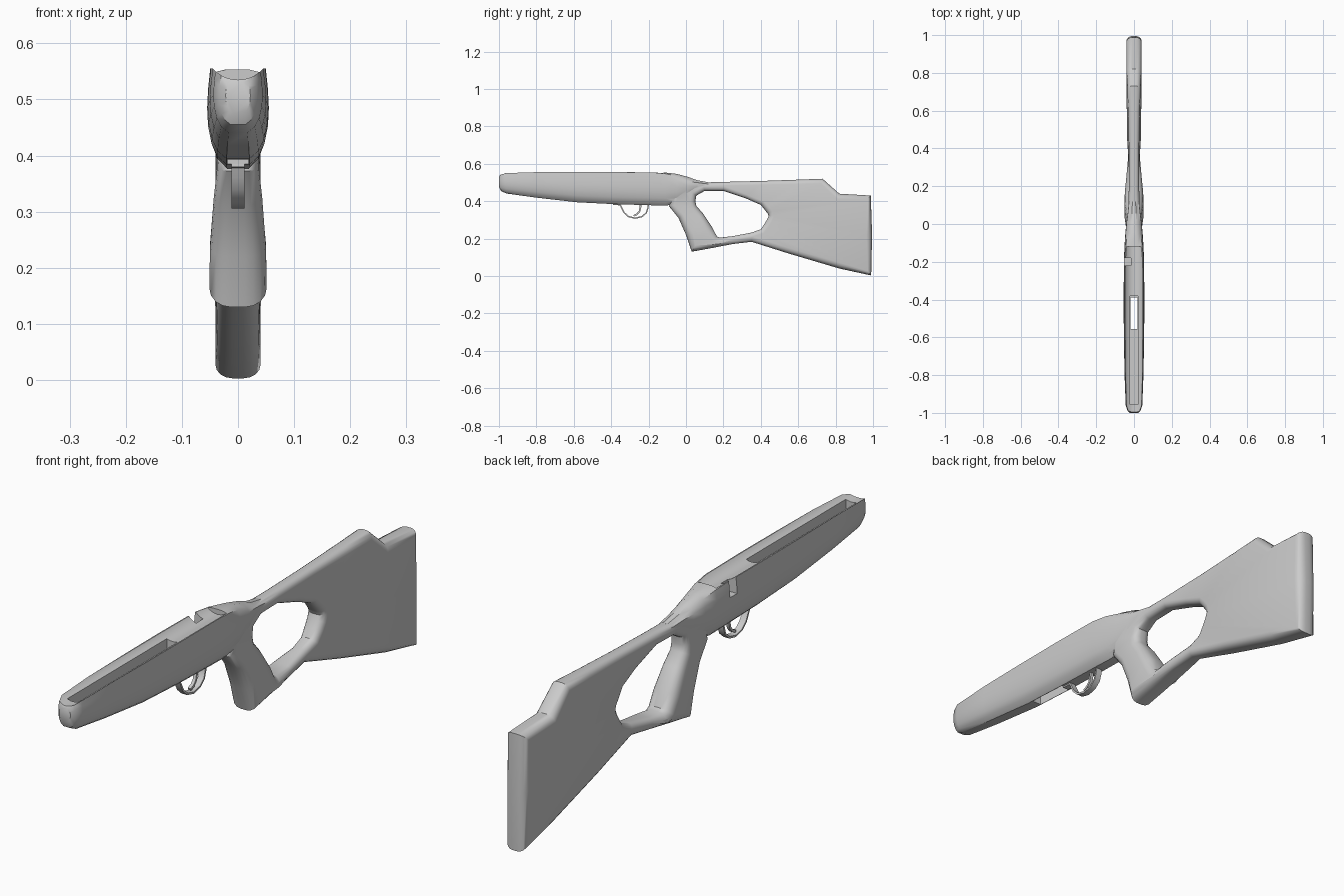
import bpy, bmesh, math
from mathutils import Vector

if "Cube" in bpy.data.objects:
    bpy.data.objects.remove(bpy.data.objects["Cube"])


def finish(name, bm, angle=35):
    bmesh.ops.recalc_face_normals(bm, faces=bm.faces[:])
    me = bpy.data.meshes.new(name)
    bm.to_mesh(me)
    bm.free()
    ob = bpy.data.objects.new(name, me)
    bpy.context.collection.objects.link(ob)
    smooth(ob, angle)
    return ob


def smooth(ob, angle=35):
    bpy.ops.object.select_all(action='DESELECT')
    bpy.context.view_layer.objects.active = ob
    ob.select_set(True)
    bpy.ops.object.shade_smooth_by_angle(angle=math.radians(angle))


def loft(name, rings, closed=False):
    """Skin a row of equal-sized rings; closed joins last to first."""
    bm = bmesh.new()
    rows = [[bm.verts.new(p) for p in ring] for ring in rings]
    n = len(rows[0])
    for i in range(len(rows) if closed else len(rows) - 1):
        a, b = rows[i], rows[(i + 1) % len(rows)]
        for j in range(n):
            k = (j + 1) % n
            bm.faces.new((a[j], a[k], b[k], b[j]))
    if not closed:
        bm.faces.new(rows[0])
        bm.faces.new(rows[-1])
    return finish(name, bm)


def combine(ob, tool, op):
    tool.hide_render = True
    mod = ob.modifiers.new(op.title(), 'BOOLEAN')
    mod.operation, mod.object, mod.solver = op, tool, 'EXACT'
    bpy.context.view_layer.objects.active = ob
    bpy.ops.object.modifier_apply(modifier=mod.name)
    bpy.data.objects.remove(tool)


def box(name, x0, x1, y0, y1, z0, z1):
    return loft(name, [[(x0, y, z0), (x1, y, z0), (x1, y, z1), (x0, y, z1)] for y in (y0, y1)])


def inward(pts, i):
    """Unit normal of a clockwise outline in (y, z), pointing inside it."""
    p, c, n = (Vector(pts[k % len(pts)]) for k in (i - 1, i, i + 1))
    t = (c - p).normalized() + (n - c).normalized()
    return Vector((t.y, -t.x)).normalized()


def strip(name, path, half_width, thick):
    """Flat metal band following a path in (y, z)."""
    rings = []
    for i, c in enumerate(path):
        a, b = Vector(path[max(i - 1, 0)]), Vector(path[min(i + 1, len(path) - 1)])
        t = (b - a).normalized()
        d = Vector((-t.y, t.x)) * thick / 2
        p, q = Vector(c) + d, Vector(c) - d
        w = half_width
        rings.append([(-w, *p), (w, *p), (w, *q), (-w, *q)])
    return loft(name, rings)


# Grip, comb and butt: rings around the thumbhole (hole point, outer point, half widths)
spokes = [
    ((.05, .40), (-.08, .46), .036, .040), ((.055, .43), (0, .495), .034, .034),
    ((.10, .455), (.09, .50), .030, .030), ((.20, .455), (.20, .503), .027, .027),
    ((.32, .415), (.40, .508), .028, .027), ((.40, .38), (.60, .515), .033, .031),
    ((.42, .355), (.73, .52), .036, .035), ((.43, .342), (.82, .44), .037, .040),
    ((.437, .333), (.988, .43), .037, .040), ((.442, .322), (.995, .22), .037, .041),
    ((.435, .305), (.99, .003), .037, .040), ((.42, .28), (.82, .04), .036, .040),
    ((.40, .25), (.55, .12), .034, .038), ((.35, .232), (.35, .183), .031, .031),
    ((.25, .213), (.25, .171), .040, .040), ((.18, .205), (.13, .148), .048, .050),
    ((.165, .212), (.03, .13), .050, .051), ((.14, .26), (0, .22), .050, .050),
    ((.09, .335), (-.04, .31), .043, .043), ((.055, .375), (-.09, .372), .038, .037)]
holes, outs = [s[0] for s in spokes], [s[1] for s in spokes]
rings = []
for i, (h, o, wh, wo) in enumerate(spokes):
    length = (Vector(h) - Vector(o)).length
    half = []
    for p, n, w in ((o, inward(outs, i), wo), (h, -inward(holes, i), wh)):
        r = min(.75 * w, .45 * length)
        arc = []
        for k in range(5):
            a = math.radians(22.5 * k)
            q = Vector(p) + n * r * (1 - math.cos(a))
            arc.append((w - r + r * math.sin(a), q.x, q.y))
        half += arc if p is o else arc[::-1]
    rings.append(half + [(-x, y, z) for x, y, z in reversed(half)])
rear = loft("rear_stock", rings, closed=True)

# Fore-end: y, top, bottom, half width, top edge width ratio, top edge drop
stations = [
    (-1.0, .53, .475, .022, .85, .006), (-.99, .545, .455, .034, .88, .003),
    (-.96, .556, .441, .044, .9, .001), (-.80, .556, .419, .050, .9, .001),
    (-.58, .556, .394, .054, .9, .001), (-.38, .556, .384, .055, .9, .001),
    (-.18, .556, .378, .053, .9, .002), (-.11, .553, .376, .050, .85, .006),
    (-.05, .546, .385, .046, .75, .012), (.01, .530, .415, .040, .7, .013),
    (.06, .512, .455, .033, .7, .010), (.12, .501, .460, .027, .7, .008)]
rings = []
for y, top, bot, w, ratio, drop in stations:
    h = top - bot
    half = [(.45 * ratio * w, top), (ratio * w, top - drop), (.97 * w, top - .22 * h),
            (w, top - .42 * h), (.97 * w, top - .60 * h), (.86 * w, top - .78 * h),
            (.68 * w, top - .91 * h), (.38 * w, bot)]
    rings.append([(x, y, z) for x, z in half] + [(-x, y, z) for x, z in reversed(half)])
stock = loft("stock", rings)
combine(stock, rear, 'UNION')

# Barrel channel, action recess, magazine opening and bolt handle notch
R, CZ = .0606, .5956
circle = [(R * math.cos(math.tau * k / 48), CZ + R * math.sin(math.tau * k / 48)) for k in range(48)]
combine(stock, loft("channel_cutter", [[(x, y, z) for x, z in circle] for y in (-1.05, -.12)]), 'DIFFERENCE')
combine(stock, box("recess_cutter", -.022, .022, -.955, -.38, .50, .60), 'DIFFERENCE')
combine(stock, box("magazine_cutter", -.019, .019, -.555, -.39, .30, .60), 'DIFFERENCE')
combine(stock, box("bolt_notch_cutter", -.08, -.015, -.22, -.18, .495, .62), 'DIFFERENCE')
smooth(stock)

# Trigger guard and trigger
strip("trigger_guard", [(-.39, .383), (-.352, .381), (-.343, .362), (-.332, .340), (-.308, .318),
                        (-.272, .309), (-.236, .317), (-.212, .338), (-.204, .362), (-.200, .39)], .012, .007)
strip("trigger", [(-.245, .40), (-.243, .37), (-.249, .345), (-.262, .330), (-.280, .322)], .006, .009)
